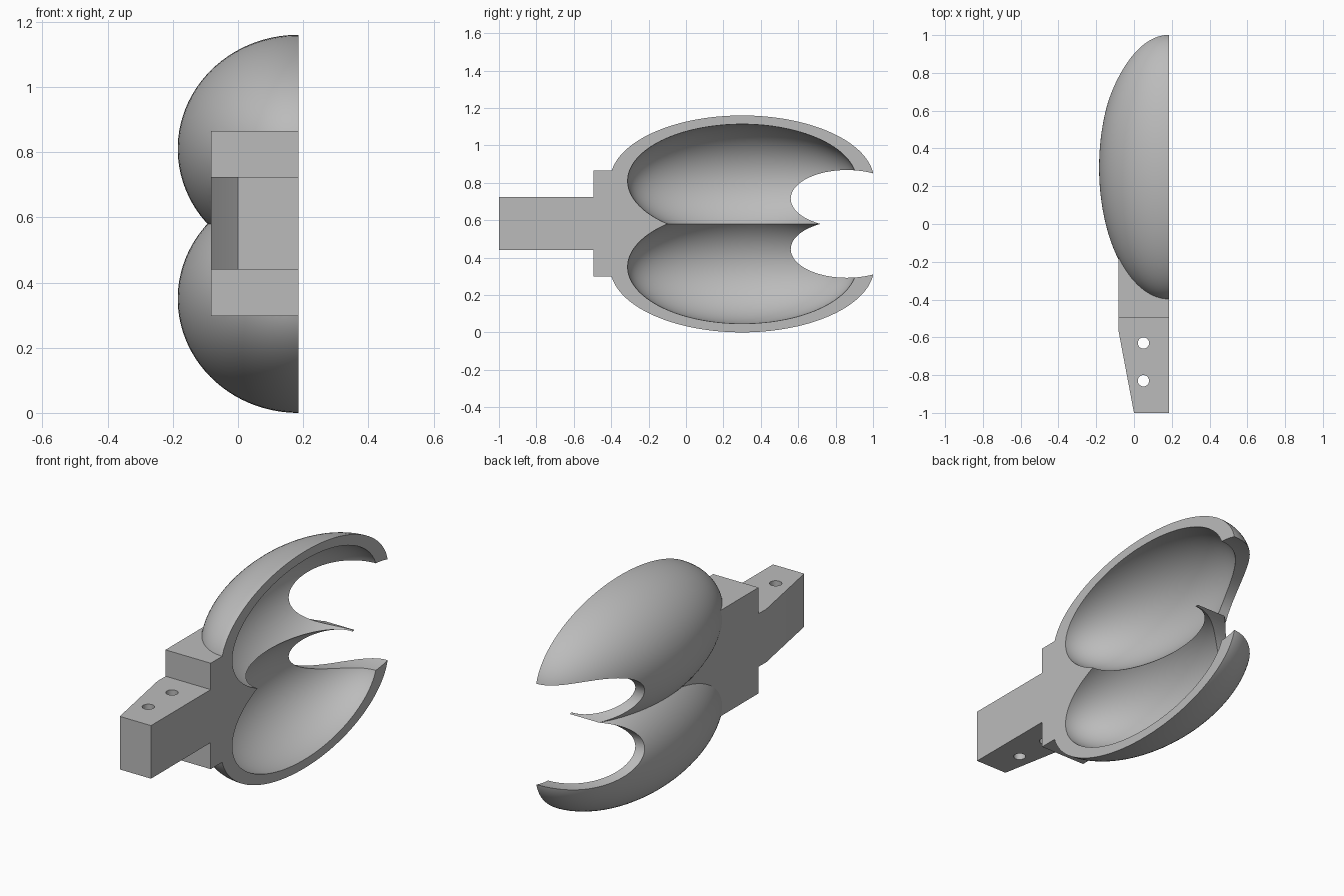
import bpy, bmesh, math
from mathutils import Matrix, Vector

if "Cube" in bpy.data.objects:
    bpy.data.objects.remove(bpy.data.objects["Cube"])

FACE = 0.185      # flat open side of the shell
MID = 0.58        # mirror height between the lobes
RADII = Vector((0.37, 0.706, 0.35))

grey = bpy.data.materials.new("plain grey")
grey.use_nodes = True
colour = (0.5, 0.5, 0.5, 1)
grey.diffuse_color = colour
grey.node_tree.nodes["Principled BSDF"].inputs["Base Color"].default_value = colour


def finish(name, bm):
    bmesh.ops.recalc_face_normals(bm, faces=bm.faces)
    mesh = bpy.data.meshes.new(name)
    bm.to_mesh(mesh)
    bm.free()
    mesh.materials.append(grey)
    obj = bpy.data.objects.new(name, mesh)
    bpy.context.collection.objects.link(obj)
    return obj


def ellipsoid(name, centre, radii):
    # poles lie along y; half a segment of turn keeps vertices off the cut plane
    bm = bmesh.new()
    turn = Matrix.Rotation(math.pi / 2, 4, 'X') @ Matrix.Rotation(math.pi / 96, 4, 'Z')
    bmesh.ops.create_uvsphere(bm, u_segments=96, v_segments=64, radius=1, matrix=turn)
    bmesh.ops.transform(bm, verts=bm.verts,
                        matrix=Matrix.Translation(centre) @ Matrix.Diagonal((*radii, 1)))
    return finish(name, bm)


def box(name, low, high):
    low, high = Vector(low), Vector(high)
    bm = bmesh.new()
    bmesh.ops.create_cube(bm, size=1, matrix=Matrix.Translation((low + high) / 2)
                          @ Matrix.Diagonal((*(high - low), 1)))
    return finish(name, bm)


def cylinder(name, centre, scale, axis_turn, sides):
    bm = bmesh.new()
    bmesh.ops.create_cone(bm, cap_ends=True, segments=sides, radius1=1, radius2=1, depth=2)
    bmesh.ops.transform(bm, verts=bm.verts, matrix=Matrix.Translation(centre)
                        @ Matrix.Diagonal((*scale, 1)) @ axis_turn)
    return finish(name, bm)


def combine(target, other, operation):
    mod = target.modifiers.new("join", 'BOOLEAN')
    mod.object, mod.operation, mod.solver = other, operation, 'EXACT'
    graph = bpy.context.evaluated_depsgraph_get()
    mesh = bpy.data.meshes.new_from_object(target.evaluated_get(graph))
    target.modifiers.clear()
    target.data = mesh
    bpy.data.objects.remove(other)


# Twin outer lobes
lobes = [Vector((FACE, 0.3, MID + s * 0.23)) for s in (1, -1)]
shell = ellipsoid("twin_lobe_shell", lobes[0], RADII)
combine(shell, ellipsoid("lower_lobe", lobes[1], RADII), 'UNION')

# Mounting block behind the lobes
combine(shell, box("mounting_block", (-0.083, -0.495, 0.298), (0.4, 0.25, 0.865)), 'UNION')

# Tapered handle, extruded from its plan outline
bm = bmesh.new()
outline = [(0, -1), (0.4, -1), (0.4, -0.4), (-0.08, -0.4), (-0.083, -0.56)]
base = bm.faces.new([bm.verts.new((x, y, 0.44)) for x, y in outline])
top = bmesh.ops.extrude_face_region(bm, geom=[base])["geom"]
bmesh.ops.translate(bm, vec=(0, 0, 0.284),
                    verts=[v for v in top if isinstance(v, bmesh.types.BMVert)])
combine(shell, finish("handle", bm), 'UNION')

# Flat open side
combine(shell, box("side_cutter", (FACE, -2, -1), (2, 2, 2)), 'DIFFERENCE')

# Hollow cavities and rounded mouth openings
for centre, s in zip(lobes, (1, -1)):
    combine(shell, ellipsoid("cavity", centre, RADII * 0.867), 'DIFFERENCE')
along_x = Matrix.Rotation(math.pi / 2, 4, 'Y')
for s in (1, -1):
    combine(shell, cylinder("mouth", (0, 0.86, MID + s * 0.135), (1, 0.3, 0.153),
                            along_x, 96), 'DIFFERENCE')

# Screw holes through the handle
for y in (-0.63, -0.83):
    combine(shell, cylinder("hole", (0.05, y, MID), (0.03, 0.03, 0.5),
                            Matrix.Identity(4), 32), 'DIFFERENCE')

for obj in bpy.context.selected_objects:
    obj.select_set(False)
shell.select_set(True)
bpy.context.view_layer.objects.active = shell
bpy.ops.object.shade_smooth_by_angle(angle=math.radians(25))
